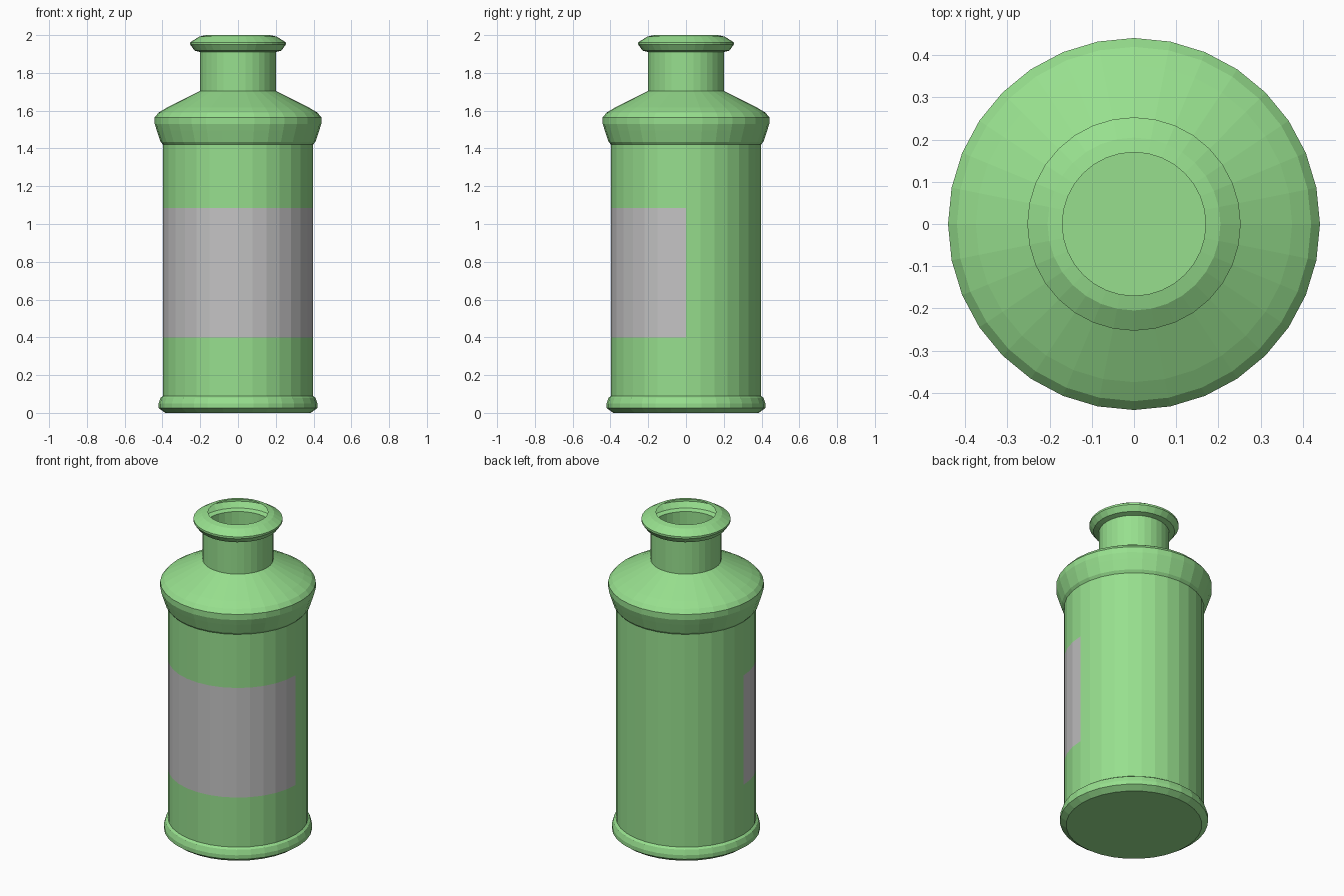
import bpy, bmesh, math

if "Cube" in bpy.data.objects:
    bpy.data.objects.remove(bpy.data.objects["Cube"])

SIDES = 32
LABEL_BOTTOM, LABEL_TOP = 0.40, 1.085


def flat_material(name, rgb):
    mat = bpy.data.materials.new(name)
    mat.diffuse_color = (*rgb, 1.0)
    mat.use_nodes = True
    mat.node_tree.nodes["Principled BSDF"].inputs["Base Color"].default_value = mat.diffuse_color
    return mat


# Thin open shell, profile as (radius, height) from the base up to the mouth
profile = [
    (0.385, 0.0), (0.42, 0.025), (0.42, 0.05), (0.41, 0.08), (0.397, 0.09),    # foot
    (0.397, LABEL_BOTTOM), (0.397, LABEL_TOP), (0.397, 1.42),                  # body
    (0.41, 1.435), (0.43, 1.495), (0.441, 1.53), (0.441, 1.565),               # collar
    (0.42, 1.59), (0.375, 1.617), (0.20, 1.705),                               # shoulder
    (0.20, 1.91), (0.23, 1.918), (0.253, 1.95), (0.253, 1.962),                # neck, lip
    (0.205, 1.992), (0.17, 2.0),                                               # mouth
]

bm = bmesh.new()
rings = []
for r, z in profile:
    rings.append([bm.verts.new((r * math.cos(2 * math.pi * i / SIDES),
                                r * math.sin(2 * math.pi * i / SIDES), z))
                  for i in range(SIDES)])
for low, high in zip(rings, rings[1:]):
    for i in range(SIDES):
        j = (i + 1) % SIDES
        bm.faces.new((low[i], low[j], high[j], high[i]))
# Base disc, the mouth stays open
bm.faces.new(list(reversed(rings[0])))

# Label: front half of the middle body band
for f in bm.faces:
    c = f.calc_center_median()
    if LABEL_BOTTOM < c.z < LABEL_TOP and c.y < 0:
        f.material_index = 1

mesh = bpy.data.meshes.new("bottle")
bm.to_mesh(mesh)
bm.free()
mesh.materials.append(flat_material("bottle green", (0.31, 0.74, 0.27)))
mesh.materials.append(flat_material("label grey", (0.55, 0.545, 0.55)))
bottle = bpy.data.objects.new("bottle", mesh)
bpy.context.collection.objects.link(bottle)
